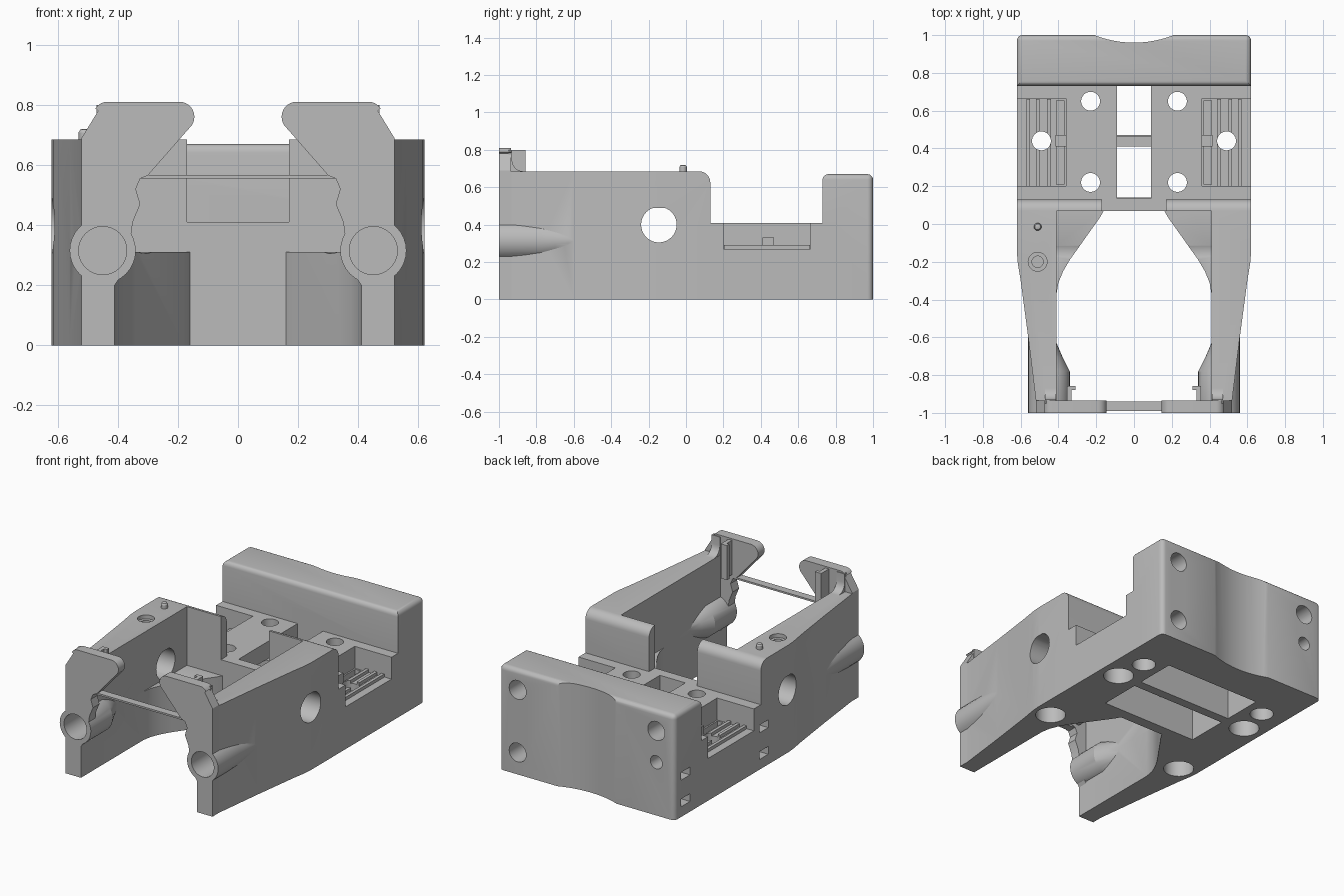
import bpy, bmesh, math

if "Cube" in bpy.data.objects:
    bpy.data.objects.remove(bpy.data.objects["Cube"], do_unlink=True)

grey = bpy.data.materials.new("plain_grey")
grey.use_nodes = True
grey.diffuse_color = (0.5, 0.5, 0.5, 1)
for node in grey.node_tree.nodes:
    if node.type == 'BSDF_PRINCIPLED':
        node.inputs["Base Color"].default_value = (0.5, 0.5, 0.5, 1)


def finish(name, bm):
    bmesh.ops.recalc_face_normals(bm, faces=bm.faces)
    mesh = bpy.data.meshes.new(name)
    bm.to_mesh(mesh)
    bm.free()
    mesh.materials.append(grey)
    ob = bpy.data.objects.new(name, mesh)
    bpy.context.scene.collection.objects.link(ob)
    return ob


def loft(name, rings):
    bm = bmesh.new()
    loops = [[bm.verts.new(p) for p in ring] for ring in rings]
    n = len(loops[0])
    for a, b in zip(loops, loops[1:]):
        for i in range(n):
            j = (i + 1) % n
            bm.faces.new((a[i], a[j], b[j], b[i]))
    bm.faces.new(loops[0])
    bm.faces.new(loops[-1])
    return finish(name, bm)


def prism(name, pts, axis, lo, hi, side=1):
    """Extrude a flat outline along an axis; side=-1 mirrors it in x."""
    def place(u, v, w):
        x, y, z = {'x': (w, u, v), 'y': (u, w, v), 'z': (u, v, w)}[axis]
        return (x * side, y, z)
    return loft(name, [[place(u, v, w) for u, v in pts] for w in (lo, hi)])


def box(name, x0, x1, y0, y1, z0, z1, side=1):
    return prism(name, [(x0, y0), (x1, y0), (x1, y1), (x0, y1)], 'z', z0, z1, side)


def arc(cx, cy, r, a0=0, a1=360, n=32):
    full = a1 - a0 == 360
    angles = [math.radians(a0 + (a1 - a0) * i / n) for i in range(n + (not full))]
    return [(cx + r * math.cos(a), cy + r * math.sin(a)) for a in angles]


def boolean(target, tool, op):
    mod = target.modifiers.new("join_or_cut", 'BOOLEAN')
    mod.operation, mod.object, mod.solver = op, tool, 'EXACT'
    bpy.context.view_layer.update()
    graph = bpy.context.evaluated_depsgraph_get()
    mesh = bpy.data.meshes.new_from_object(target.evaluated_get(graph))
    target.modifiers.clear()
    target.data = mesh
    bpy.data.objects.remove(tool, do_unlink=True)


def add(tool):
    boolean(body, tool, 'UNION')


def cut(tool):
    boolean(body, tool, 'DIFFERENCE')


def hole(axis, u, v, r, lo, hi):
    cut(prism("hole_cutter", arc(u, v, r), axis, lo, hi))


# Deck
body = box("body", -.62, .62, .07, .8, 0, .41)

# Rear block with rounded top and back corners
rear = box("rear_block", -.62, .62, .73, 1, 0, .67)
bm = bmesh.new()
bm.from_mesh(rear.data)
round_edges = [e for e in bm.edges if all(v.co.z > .6 for v in e.verts)
               or all(v.co.y > .9 for v in e.verts) and abs(e.verts[0].co.z - e.verts[1].co.z) > .1]
bmesh.ops.bevel(bm, geom=round_edges, offset=.03, segments=5, profile=.5, affect='EDGES')
bm.to_mesh(rear.data)
bm.free()
add(rear)
cut(prism("back_scoop", arc(0, 1.531, .571, n=96), 'z', -.1, 1))

# Outlines shared by both sides
arm_plan = [(.17, .13), (.17, .07), (.41, .07), (.41, -1), (.52, -1), (.52, -.93),
            (.56, -.6), (.6, -.3), (.615, -.21), (.62, -.15), (.62, .13)]
arm_side = [(-1.1, -.1), (.13, -.1)] + arc(.07, .625, .06, 0, 90, 8) + [(-1.1, .685)]
flare_plan = [(.16, .13), (.16, .07), (.18, .035), (.34, -.19), (.375, -.25),
              (.4, -.31), (.41, -.37), (.47, -.37), (.47, .13)]
tower_front = [(.41, 0), (.52, 0), (.52, .69), (.465, .78)] + arc(.435, .765, .045, 30, 90, 5) \
    + arc(.195, .76, .05, 90, 215, 10) + [(.3, .565), (.325, .555), (.34, .52), (.325, .47),
                                          (.35, .41), (.37, .26), (.41, .2)]
wedge_side = [(-.95, .6), (-.95, .8), (-.93, .8)] + arc(-.87, .745, .06, 180, 270, 6) + [(-.87, .6)]
boss_path = [(-1, .45, .11), (-.78, .45, .11), (-.7, .47, .09), (-.63, .485, .075), (-.5, .485, .075)]

for s in (1, -1):
    # Side arm with its short cross wall
    arm = prism("arm", arm_plan, 'z', 0, .75, s)
    boolean(arm, prism("arm_trim", arm_side, 'x', -1, 1), 'INTERSECT')
    add(arm)
    add(prism("floor_flare", flare_plan, 'z', 0, .31, s))
    # Front tower, fillet, retaining nub and round boss
    add(prism("tower", tower_front, 'y', -1, -.935, s))
    add(prism("tower_fillet", wedge_side, 'x', .412, .47, s))
    add(box("nub_stem", .33, .355, -.95, -.86, .58, .8, s))
    add(box("nub_tip", .31, .355, -.88, -.858, .58, .8, s))
    add(loft("boss", [[(s * x, y, z) for x, z in arc(cx, .315, r)] for y, cx, r in boss_path]))
    hole('y', s * .45, .315, .08, -1.1, -.75)
    # Side pocket, its deep inner groove and the low ribs
    cut(box("pocket", .36, .7, .2, .665, .27, .5, s))
    cut(box("groove", .37, .41, .21, .655, .2, .3, s))
    add(box("pocket_bridge", .355, .415, .41, .47, .1, .33, s))
    for x in (.44, .5, .55):
        add(box("pocket_rib", x, x + .02, .202, .663, .25, .29, s))

# Hollow underside in two bays, and the central slot above them
for y0, y1 in ((.14, .41), (.47, .73)):
    cut(box("bay", -.34, .34, y0, y1, -.1, .3))
    cut(box("slot", -.09, .09, y0 - .005, y1, .2, .5))
cut(box("slot_bridge_gap", -.09, .09, .4, .48, .3, .5))

# Upright holes
for s in (1, -1):
    for y in (.22, .65):
        hole('z', s * .23, y, .05, .2, .5)
    hole('z', s * .49, .44, .05, -.1, .5)
    hole('z', s * .49, .44, .09, -.1, .12)
    hole('z', s * .5, -.18, .09, -.1, .15)
    hole('z', s * .46, .64, .07, -.1, .12)
hole('z', -.51, -.2, .05, .66, .8)
hole('z', -.51, -.2, .03, .55, .8)

# Holes in the back
for x, z, r in ((.49, .14, .06), (.49, .54, .06), (-.49, .54, .06), (-.49, .34, .042)):
    hole('y', x, z, r, .8, 1.1)

# Flat-topped holes through both arms
port = [(y, min(z, .49)) for y, z in arc(-.145, .4, .095, n=40)]
cut(prism("side_port", port, 'x', -1, 1))

# Small slots in the right side only
for y in (.1, .89):
    for z in (.09, .26):
        cut(box("side_slot", -.7, -.5, y - .045, y + .045, z - .025, z + .025))

# Thin strip joining the towers, and locating pin
strip = box("front_strip", -.335, .335, -.99, -.94, .555, .566)
pin = loft("locating_pin", [[(x, y, z) for x, y in arc(-.51, -.015, r, n=20)]
                            for z, r in ((.67, .02), (.708, .02), (.717, .015), (.72, .006))])

# Smooth the curves, keep edges crisp
for ob in bpy.context.selected_objects:
    ob.select_set(False)
for ob in (body, strip, pin):
    ob.select_set(True)
bpy.context.view_layer.objects.active = body
bpy.ops.object.shade_smooth_by_angle(angle=math.radians(25))
